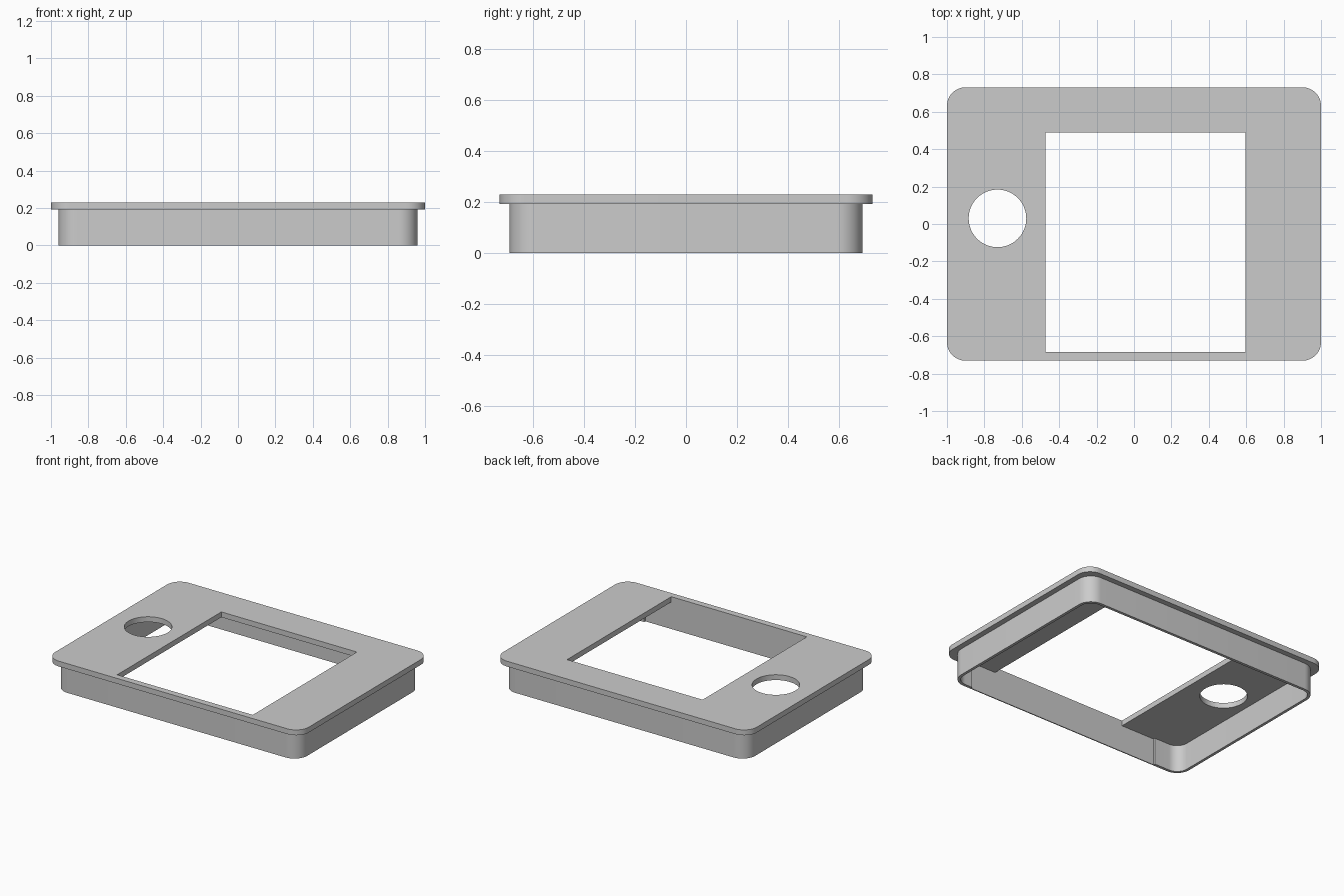
import bpy
import bmesh
from math import sin, cos, pi, radians

if "Cube" in bpy.data.objects:
    bpy.data.objects.remove(bpy.data.objects["Cube"])

grey = bpy.data.materials.new("light grey plastic")
grey.use_nodes = True
colour = (0.6, 0.6, 0.6, 1)
grey.diffuse_color = colour
grey.node_tree.nodes["Principled BSDF"].inputs["Base Color"].default_value = colour


def arc(cx, cy, r, start, sweep, steps):
    """Points along a circular arc."""
    return [(cx + r * cos(start + sweep * i / steps),
             cy + r * sin(start + sweep * i / steps)) for i in range(steps + 1)]


def rounded_rect(hx, hy, r, front_points=()):
    """Counter-clockwise rounded rectangle, with extra points on the front edge."""
    points = []
    for i, (sx, sy) in enumerate([(1, 1), (-1, 1), (-1, -1), (1, -1)]):
        if i == 3:
            points += front_points
        points += arc(sx * (hx - r), sy * (hy - r), r, i * pi / 2, pi / 2, 12)
    return points


def extruded_part(name, outlines, z0, z1):
    """Extrude an outer outline with holes between two heights."""
    bm = bmesh.new()
    edges = []
    for outline in outlines:
        verts = [bm.verts.new((x, y, z0)) for x, y in outline]
        edges += [bm.edges.new((verts[i - 1], verts[i])) for i in range(len(verts))]
    bmesh.ops.triangle_fill(bm, edges=edges, use_beauty=True, normal=(0, 0, 1))
    result = bmesh.ops.extrude_face_region(bm, geom=bm.faces[:])
    top = [g for g in result["geom"] if isinstance(g, bmesh.types.BMVert)]
    bmesh.ops.translate(bm, verts=top, vec=(0, 0, z1 - z0))
    bmesh.ops.recalc_face_normals(bm, faces=bm.faces[:])
    mesh = bpy.data.meshes.new(name)
    bm.to_mesh(mesh)
    bm.free()
    mesh.materials.append(grey)
    obj = bpy.data.objects.new(name, mesh)
    bpy.context.collection.objects.link(obj)
    bpy.ops.object.select_all(action="DESELECT")
    obj.select_set(True)
    bpy.context.view_layer.objects.active = obj
    bpy.ops.object.shade_smooth_by_angle(angle=radians(30))
    return obj


RIM_Z, TOP_Z = 0.192, 0.23
WALL_X, WALL_Y, WALL = 0.96, 0.692, 0.02
WINDOW_FRONT = -0.685

# Face plate with a screen window and a round hole
window = [(-0.473, WINDOW_FRONT), (0.596, WINDOW_FRONT), (0.596, 0.488), (-0.473, 0.488)]
round_hole = arc(-0.73, 0.03, 0.154, 0, 2 * pi, 64)[:-1]
extruded_part("face_plate", [rounded_rect(1, 0.731, 0.1), window, round_hole], RIM_Z, TOP_Z)

# Thin skirt wall, with a shallow recess inside its front side
inner_front = WALL - WALL_Y
recess = [(-0.74, inner_front), (-0.74, WINDOW_FRONT),
          (0.8, WINDOW_FRONT), (0.8, inner_front)]
extruded_part("skirt_wall",
              [rounded_rect(WALL_X, WALL_Y, 0.1),
               rounded_rect(WALL_X - WALL, WALL_Y - WALL, 0.1 - WALL, recess)],
              0, RIM_Z)
